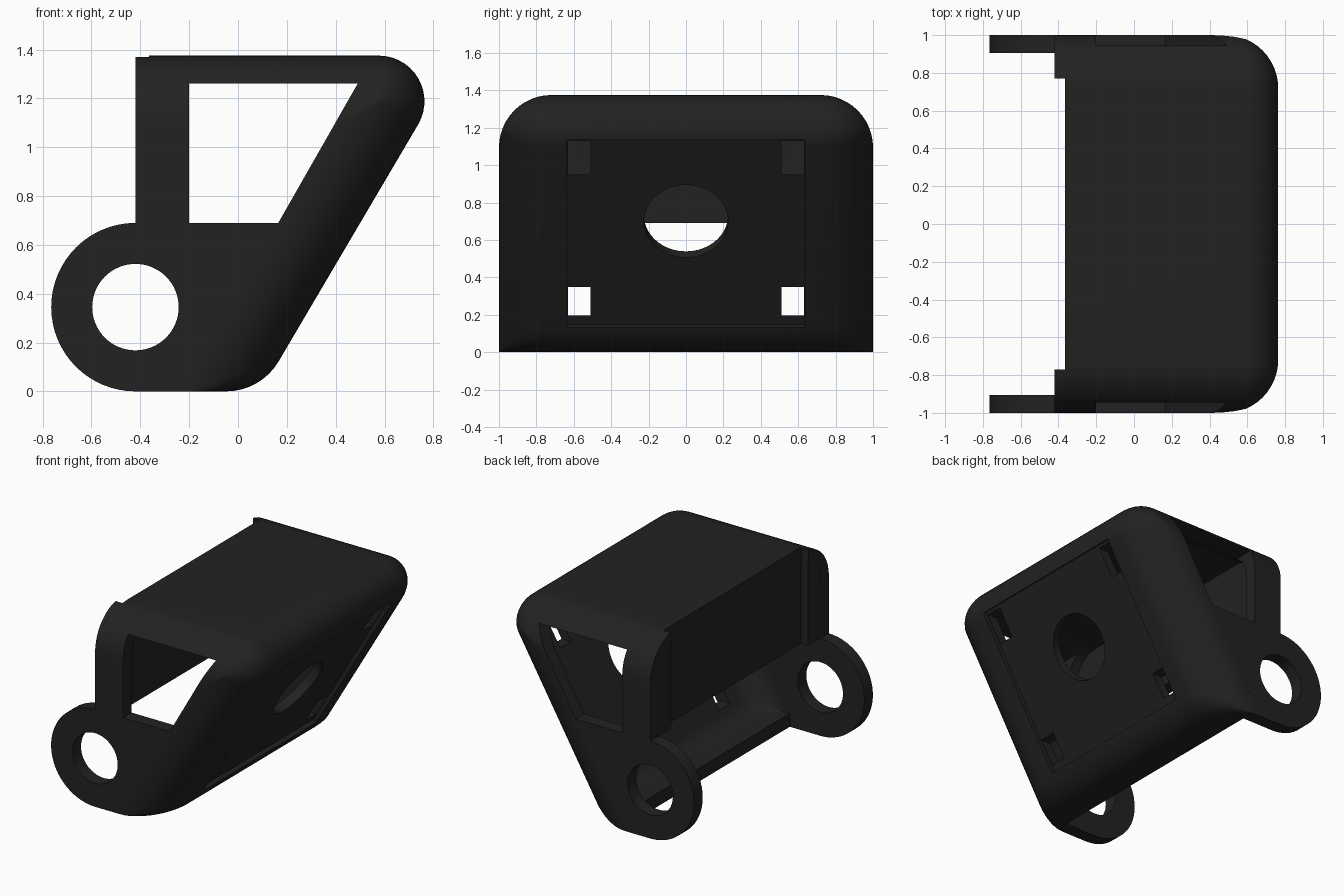
import bpy, bmesh, math

if "Cube" in bpy.data.objects:
    bpy.data.objects.remove(bpy.data.objects["Cube"])

LEAN = math.radians(30.5)          # lean of the sloping wall from vertical
TAN, COS = math.tan(LEAN), math.cos(LEAN)
WALL = 0.095

mat = bpy.data.materials.new("black")
mat.diffuse_color = (0.016, 0.016, 0.016, 1)
mat.use_nodes = True
mat.node_tree.nodes["Principled BSDF"].inputs["Base Color"].default_value = mat.diffuse_color


def slope_x(z, inset=0.0):
    return 0.094 + TAN * z - inset / COS


def mesh_object(name, loops):
    """Skin a row of equal point loops and cap both ends."""
    bm = bmesh.new()
    rows = [[bm.verts.new(p) for p in loop] for loop in loops]
    n = len(rows[0])
    for a, b in zip(rows, rows[1:]):
        for i in range(n):
            j = (i + 1) % n
            bm.faces.new((a[i], a[j], b[j], b[i]))
    bm.faces.new(rows[0])
    bm.faces.new(rows[-1])
    bmesh.ops.recalc_face_normals(bm, faces=bm.faces[:])
    me = bpy.data.meshes.new(name)
    bm.to_mesh(me)
    bm.free()
    ob = bpy.data.objects.new(name, me)
    bpy.context.collection.objects.link(ob)
    return ob


def side_loop(y, t, d, rear):
    """Side profile, inset by wall t, with roof and slope pulled in by d."""
    zt = 1.375 - t - d
    pts = [(rear, y, t)]
    low_r = max(0.25 - t - d, 0.01)
    top_r = max(0.187 - t - d, 0.01)
    for r, zc, a0, a1, n in ((low_r, t + low_r, -math.pi / 2, -LEAN, 8),
                             (top_r, zt - top_r, -LEAN, math.pi / 2, 14)):
        xc = slope_x(zc, t + d + r)
        for i in range(n + 1):
            a = a0 + (a1 - a0) * i / n
            pts.append((xc + r * math.cos(a), y, zc + r * math.sin(a)))
    pts.append((rear, y, zt))
    return pts


def rounded_body(name, t, rear, n=12):
    r, half = 0.28 - t, 1 - t
    steps = [(half - r + r * math.sin(a), r * (1 - math.cos(a)))
             for a in (math.pi / 2 * i / n for i in range(n + 1))]
    rows = [(-y, d) for y, d in reversed(steps)] + steps
    return mesh_object(name, [side_loop(y, t, d, rear) for y, d in rows])


def box(name, x, y, z, tilt=0.0):
    """Box from (min, max) ranges, optionally tilted about its centre."""
    c = [(a + b) / 2 for a, b in (x, y, z)]
    bpy.ops.mesh.primitive_cube_add(size=1, location=c, rotation=(0, tilt, 0))
    ob = bpy.context.object
    ob.name = name
    ob.scale = [b - a for a, b in (x, y, z)]
    return ob


def cylinder(name, r, depth, loc, rot):
    bpy.ops.mesh.primitive_cylinder_add(vertices=64, radius=r, depth=depth,
                                        location=loc, rotation=rot)
    bpy.context.object.name = name
    return bpy.context.object


def boolean(ob, tool, op='DIFFERENCE'):
    tool.hide_render = True
    bpy.context.view_layer.update()
    bpy.context.view_layer.objects.active = ob
    m = ob.modifiers.new(op, 'BOOLEAN')
    m.operation, m.object, m.solver = op, tool, 'EXACT'
    bpy.ops.object.modifier_apply(modifier=m.name)
    bpy.data.objects.remove(tool, do_unlink=True)


def finish(ob):
    ob.data.materials.clear()
    ob.data.materials.append(mat)
    bpy.ops.object.select_all(action='DESELECT')
    ob.select_set(True)
    bpy.context.view_layer.objects.active = ob
    bpy.ops.object.shade_smooth_by_angle(angle=math.radians(35))


# Hollow shell, open at the rear
shell = rounded_body("housing_shell", 0, -0.42)
boolean(shell, rounded_body("cavity", WALL, -1.0))

# Trim the roof and floor rear edges between the side walls
boolean(shell, box("roof_trim", (-1, -0.365), (-0.77, 0.77), (1.1, 1.6)))
boolean(shell, box("floor_trim", (-1, -0.18), (-0.905, 0.905), (-0.2, 0.5)))

# Mounting eyes on both sides
for s in (-1, 1):
    boolean(shell, cylinder("eye", 0.345, WALL, (-0.42, s * (1 - WALL / 2), 0.345),
                            (math.pi / 2, 0, 0)), 'UNION')
boolean(shell, cylinder("eye_hole", 0.177, 3, (-0.42, 0, 0.345), (math.pi / 2, 0, 0)))

# Side windows, cut straight through
window = [(-0.2, 0.69), (0.165, 0.69), (0.49, 1.26), (-0.2, 1.26)]
boolean(shell, mesh_object("window_cut", [[(x, y, z) for x, z in window] for y in (-1.2, 1.2)]))

# Shallow recess, round hole and four slots in the sloping wall
cx, half = slope_x(0.64), 0.5 / COS
boolean(shell, box("recess", (cx - 0.035, cx + 0.035), (-0.635, 0.635),
                   (0.63 - half, 0.63 + half), LEAN))
boolean(shell, cylinder("round_hole", 0.225, 0.7, (slope_x(0.685), 0, 0.685),
                        (0, math.pi / 2 + LEAN, 0)))
for s in (-1, 1):
    for z0, z1, x0 in ((0.195, 0.35, -0.1), (0.95, 1.13, 0.35)):
        y0, y1 = sorted((s * 0.51, s * 0.63))
        boolean(shell, box("slot", (x0, 1.2), (y0, y1), (z0, z1)))
finish(shell)

# Upper rear panel with thicker corner posts, closing the cavity above the eyes
r, yc, zc = 0.23, 0.72, 1.095
arc = [math.pi / 2 * i / 12 for i in range(13)]
outline = [(-0.95, 0.69), (0.95, 0.69)]
outline += [(yc + r * math.cos(a), zc + r * math.sin(a)) for a in arc]
outline += [(-yc - r * math.cos(a), zc + r * math.sin(a)) for a in reversed(arc)]
panel = mesh_object("rear_panel", [[(x, y, z) for y, z in outline] for x in (-0.419, -0.27)])
boolean(panel, box("panel_recess", (-1, -0.364), (-0.77, 0.77), (0.5, 1.6)))
finish(panel)
